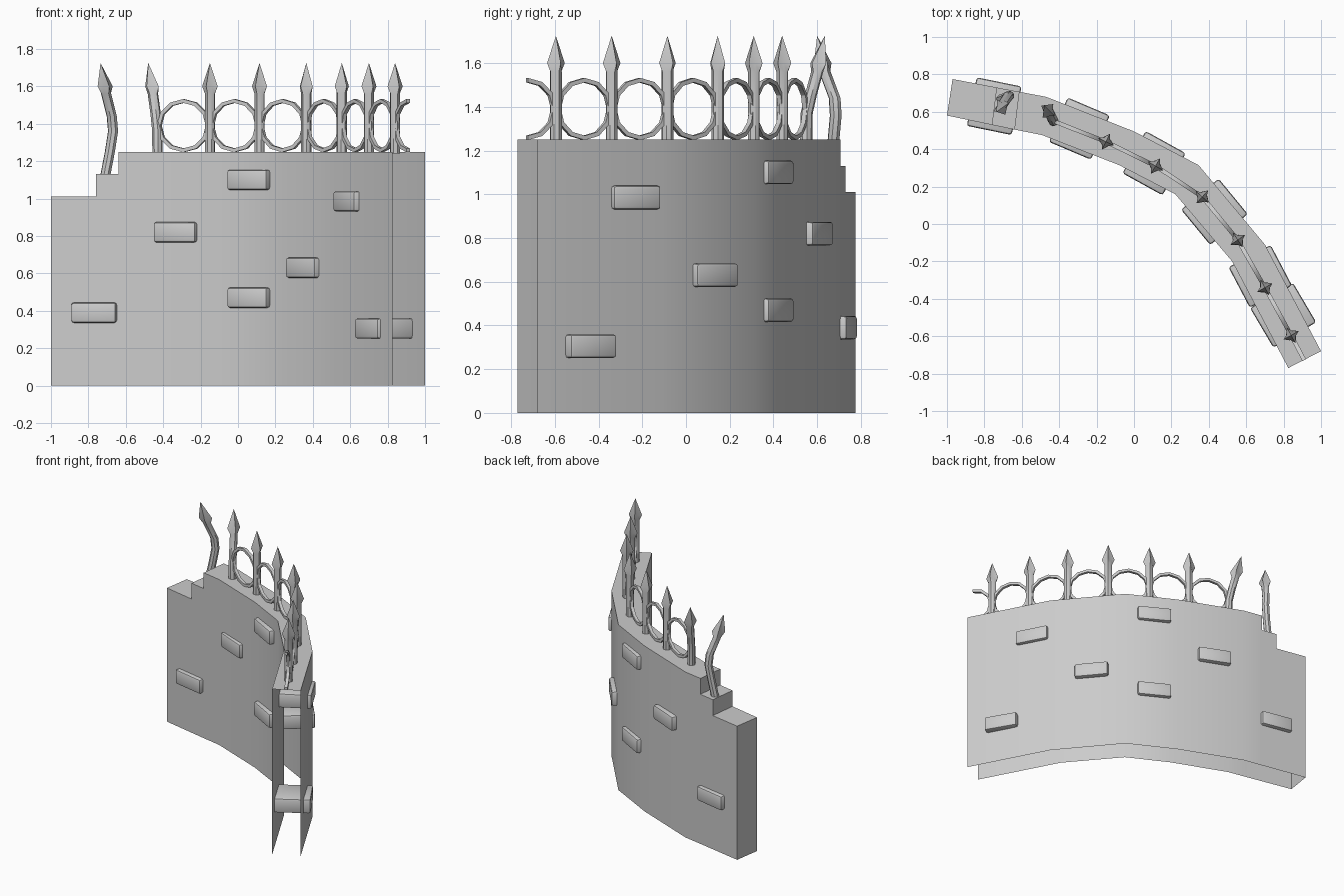
import bpy, bmesh, math
from mathutils import Vector, Matrix

if "Cube" in bpy.data.objects:
    bpy.data.objects.remove(bpy.data.objects["Cube"])


def finish(name, bm, angle=30):
    bmesh.ops.recalc_face_normals(bm, faces=bm.faces)
    mesh = bpy.data.meshes.new(name)
    bm.to_mesh(mesh)
    bm.free()
    ob = bpy.data.objects.new(name, mesh)
    bpy.context.collection.objects.link(ob)
    bpy.ops.object.select_all(action='DESELECT')
    ob.select_set(True)
    bpy.context.view_layer.objects.active = ob
    bpy.ops.object.shade_smooth_by_angle(angle=math.radians(angle))
    return ob


# Curved wall shell: stations of front xy, back xy, top height left and right
# (open underneath and at the right end)
stations = [
    (-1.0, .58, -.97, .775, 1.01, 1.01),
    (-.76, .53, -.735, .73, 1.01, 1.13),
    (-.64, .505, -.615, .707, 1.13, 1.25),
    (-.49, .475, -.47, .68, 1.25, 1.25),
    (-.08, .315, 0.0, .495, 1.25, 1.25),
    (.22, .16, .345, .315, 1.25, 1.25),
    (.525, -.20, .70, -.11, 1.25, 1.25),
    (.825, -.77, 1.0, -.68, 1.25, 1.25)]
bm = bmesh.new()


def quad(*pts):
    bm.faces.new([bm.verts.new(p) for p in pts])


for a, b in zip(stations, stations[1:]):
    z = a[5]
    quad((a[0], a[1], 0), (b[0], b[1], 0), (b[0], b[1], z), (a[0], a[1], z))
    quad((b[2], b[3], 0), (a[2], a[3], 0), (a[2], a[3], z), (b[2], b[3], z))
    quad((a[0], a[1], z), (b[0], b[1], z), (b[2], b[3], z), (a[2], a[3], z))
for s in stations[:3]:
    low = 0 if s is stations[0] else s[4]
    quad((s[2], s[3], low), (s[0], s[1], low), (s[0], s[1], s[5]), (s[2], s[3], s[5]))
bmesh.ops.remove_doubles(bm, verts=bm.verts, dist=0.0005)
finish("wall", bm)

# Rounded bricks running through the wall: front xy, back xy, height
bricks = [
    (-.77, .52, -.725, .74, .39),
    (-.335, .41, -.25, .61, .82),
    (.055, .23, .16, .42, 1.10),
    (.055, .23, .16, .42, .47),
    (.345, -.005, .515, .135, .63),
    (.58, -.33, .77, -.23, .985),
    (.70, -.545, .895, -.43, .305)]
for i, (fx, fy, bx, by, z) in enumerate(bricks):
    f, b = Vector((fx, fy, z)), Vector((bx, by, z))
    d = b - f
    bm = bmesh.new()
    bmesh.ops.create_cube(bm, size=1)
    bmesh.ops.scale(bm, vec=(.245, d.length + .04, .108), verts=bm.verts)
    bmesh.ops.bevel(bm, geom=bm.edges[:], offset=.014, segments=2,
                    profile=.5, affect='EDGES')
    bm.transform(Matrix.Translation((f + b) / 2)
                 @ Matrix.Rotation(math.atan2(d.y, d.x) - math.pi / 2, 4, 'Z'))
    finish(f"brick_{i + 1}", bm)


# Fence posts: 8-sided shafts lofted along a path into a four-pointed spearhead
def post(name, path, turn):
    bm = bmesh.new()
    rings = []
    for k, p in enumerate(path[:-1]):
        star = k == len(path) - 2
        ring = []
        for j in range(8):
            r = (.046 if j % 2 == 0 else .024) if star else .028
            a = turn + j * math.pi / 4
            ring.append(bm.verts.new((p[0] + r * math.cos(a), p[1] + r * math.sin(a), p[2])))
        rings.append(ring)
    tip = bm.verts.new(path[-1])
    for r, s in zip(rings, rings[1:]):
        for j in range(8):
            bm.faces.new((r[j], r[j - 1], s[j - 1], s[j]))
    for j in range(8):
        bm.faces.new((rings[-1][j], rings[-1][j - 1], tip))
    bm.faces.new(rings[0])
    finish(name, bm)


spots = [(-.15, .44), (.115, .31), (.365, .145), (.555, -.085), (.70, -.34), (.84, -.595)]
for i, (x, y) in enumerate(spots):
    ax, ay = spots[max(i - 1, 0)]
    bx, by = spots[min(i + 1, 5)]
    post(f"post_{i + 3}", [(x, y, z) for z in (1.24, 1.56, 1.6, 1.725)],
         math.atan2(by - ay, bx - ax))

# Two bent posts at the broken end
post("bent_post_1", [(-.71, .665, 1.12), (-.685, .675, 1.25), (-.668, .685, 1.36),
                     (-.675, .68, 1.44), (-.705, .635, 1.56), (-.71, .625, 1.6),
                     (-.735, .60, 1.725)], .5)
post("bent_post_2", [(-.43, .55, 1.24), (-.432, .552, 1.37), (-.44, .57, 1.45),
                     (-.455, .60, 1.56), (-.46, .605, 1.6), (-.48, .635, 1.725)], .9)


# Ornamental rings between posts: thin square bars, 12-sided
def ring(name, p, q, half=False):
    p, q = Vector((*p, 1.39)), Vector((*q, 1.39))
    c, u = (p + q) / 2, (q - p) / 2
    rx = u.length
    u.normalize()
    n = Vector((-u.y, u.x, 0))
    bm = bmesh.new()
    loops = []
    angles = range(3, 10) if half else range(12)
    for k in angles:
        a = k * math.pi / 6
        loop = []
        for dr, dn in ((-.01, -.011), (.01, -.011), (.01, .011), (-.01, .011)):
            pos = c + u * (rx + dr - .01) * math.cos(a) + n * dn
            pos.z += (.132 + dr) * math.sin(a)
            loop.append(bm.verts.new(pos))
        loops.append(loop)
    pairs = list(zip(loops, loops[1:]))
    if half:
        bm.faces.new(loops[0])
        bm.faces.new(loops[-1])
    else:
        pairs.append((loops[-1], loops[0]))
    for r, s in pairs:
        for j in range(4):
            bm.faces.new((r[j], r[j - 1], s[j - 1], s[j]))
    finish(name, bm)


chain = [(-.43, .55)] + spots
for i, (p, q) in enumerate(zip(chain, chain[1:])):
    ring(f"ring_{i + 1}", p, q)
ring("half_ring", spots[-1], (.98, -.86), half=True)
